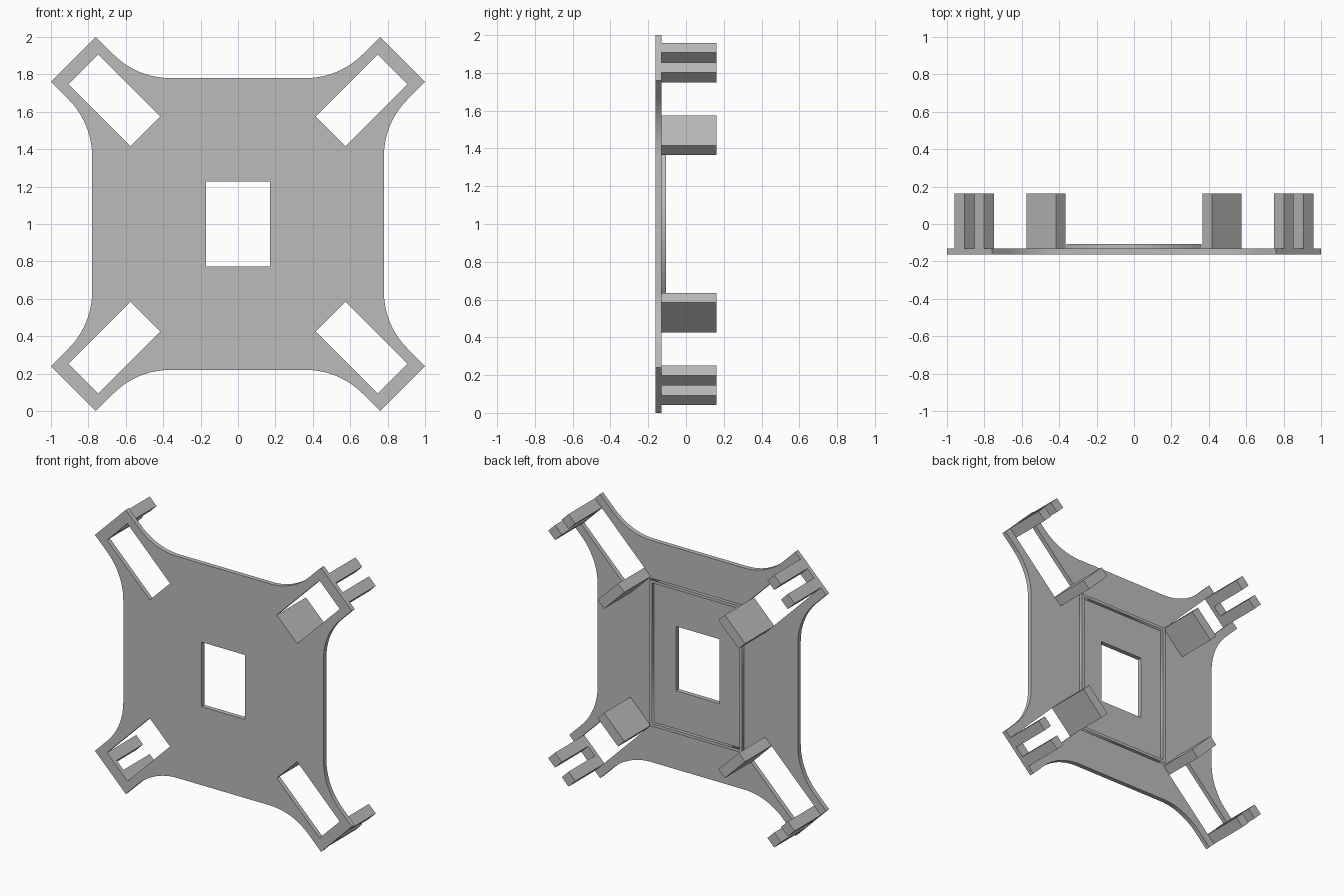
import bpy, bmesh
from math import pi, tan, cos, sin, sqrt
from mathutils import Matrix, Vector

if "Cube" in bpy.data.objects:
    bpy.data.objects.remove(bpy.data.objects["Cube"], do_unlink=True)

grey = bpy.data.materials.new("plain grey")
grey.use_nodes = True
grey.diffuse_color = (0.5, 0.5, 0.5, 1)
grey.node_tree.nodes["Principled BSDF"].inputs["Base Color"].default_value = grey.diffuse_color

FRONT, SEAT, BACK = -0.1625, -0.13, 0.1625   # plate front, plate back, post ends
CENTRE = Matrix.Translation((0, 0, 1))
TIP, ARM = 1.245, 0.17                       # arm reach and half width along a diagonal
SLOT_IN, SLOT_OUT, SLOT_HALF = 0.70, 1.17, 0.112
EDGE, FILLET = 0.78, 0.43                    # plate half size and corner sweep radius


def turn(p, a):
    return (p[0] * cos(a) - p[1] * sin(a), p[0] * sin(a) + p[1] * cos(a))


def rect(x0, x1, y0, y1):
    return [(x0, y0), (x1, y0), (x1, y1), (x0, y1)]


def add_object(name, mesh):
    obj = bpy.data.objects.new(name, mesh)
    bpy.context.collection.objects.link(obj)
    mesh.materials.append(grey)
    return obj


def add_sheet(name, loops, y0, y1):
    """Flat upright sheet with holes, from closed outlines."""
    curve = bpy.data.curves.new(name + "_outline", 'CURVE')
    curve.dimensions, curve.fill_mode = '2D', 'BOTH'
    curve.extrude = (y1 - y0) / 2
    for loop in loops:
        spline = curve.splines.new('POLY')
        spline.points.add(len(loop) - 1)
        for point, (x, z) in zip(spline.points, loop):
            point.co = (x, z, 0, 1)
        spline.use_cyclic_u = True
    helper = bpy.data.objects.new(name + "_outline", curve)
    mesh = bpy.data.meshes.new_from_object(helper)
    bpy.data.objects.remove(helper)
    bpy.data.curves.remove(curve)
    bm = bmesh.new()
    bm.from_mesh(mesh)
    bmesh.ops.remove_doubles(bm, verts=bm.verts, dist=1e-5)
    bmesh.ops.recalc_face_normals(bm, faces=bm.faces)
    bm.transform(CENTRE @ Matrix.Translation((0, (y0 + y1) / 2, 0)) @ Matrix.Rotation(pi / 2, 4, 'X'))
    bm.to_mesh(mesh)
    bm.free()
    return add_object(name, mesh)


def add_post(name, angle, u0, u1, v0, v1):
    """Box standing on the back of the plate, placed along a diagonal."""
    mesh = bpy.data.meshes.new(name)
    bm = bmesh.new()
    bmesh.ops.create_cube(bm, size=1)
    bm.transform(CENTRE @ Matrix.Rotation(-angle, 4, 'Y')
                 @ Matrix.Translation(((u0 + u1) / 2, (SEAT + BACK) / 2, (v0 + v1) / 2))
                 @ Matrix.Diagonal((u1 - u0, BACK - SEAT, v1 - v0, 1)))
    bm.to_mesh(mesh)
    bm.free()
    return add_object(name, mesh)


# Plate outline: a sweep into each arm, the square tip, and the sweep back out
reach = FILLET * tan(pi / 8)
start = EDGE - ARM * sqrt(2) - reach
sweep = [(EDGE + FILLET * (1 - cos(t)), start + FILLET * sin(t))
         for t in [pi / 4 * i / 14 for i in range(15)]]
tips = [turn((TIP, -ARM), pi / 4), turn((TIP, ARM), pi / 4)]
quarter = sweep + tips + [(z, x) for x, z in reversed(sweep)]
outline = [turn(p, k * pi / 2) for k in range(4) for p in quarter]

diagonals = [pi / 4 + k * pi / 2 for k in range(4)]
slots = [[turn(p, a) for p in rect(SLOT_IN, SLOT_OUT, -SLOT_HALF, SLOT_HALF)] for a in diagonals]
window = rect(-0.17, 0.17, -0.227, 0.227)
plate = add_sheet("base_plate", [outline, window] + slots, FRONT, SEAT)

# Thin raised lip around the middle of the back
add_sheet("back_lip", [rect(-0.36, 0.36, -0.515, 0.515), rect(-0.34, 0.34, -0.495, 0.495)],
          SEAT, -0.107)

# Inner block and two outer prongs on every arm
corners = ["upper_left", "upper_right", "lower_right", "lower_left"]
for corner, a in zip(corners, diagonals):
    add_post(corner + "_block", a, 0.63, SLOT_IN, -SLOT_HALF, SLOT_HALF)
    for side, s in (("first", -1), ("second", 1)):
        v0, v1 = sorted((s * SLOT_HALF / 3, s * SLOT_HALF))
        add_post(f"{corner}_{side}_prong", a, SLOT_OUT, TIP, v0, v1)

# Smooth the curved rim only
bpy.ops.object.select_all(action='DESELECT')
plate.select_set(True)
bpy.context.view_layer.objects.active = plate
bpy.ops.object.shade_smooth_by_angle(angle=pi / 6)
